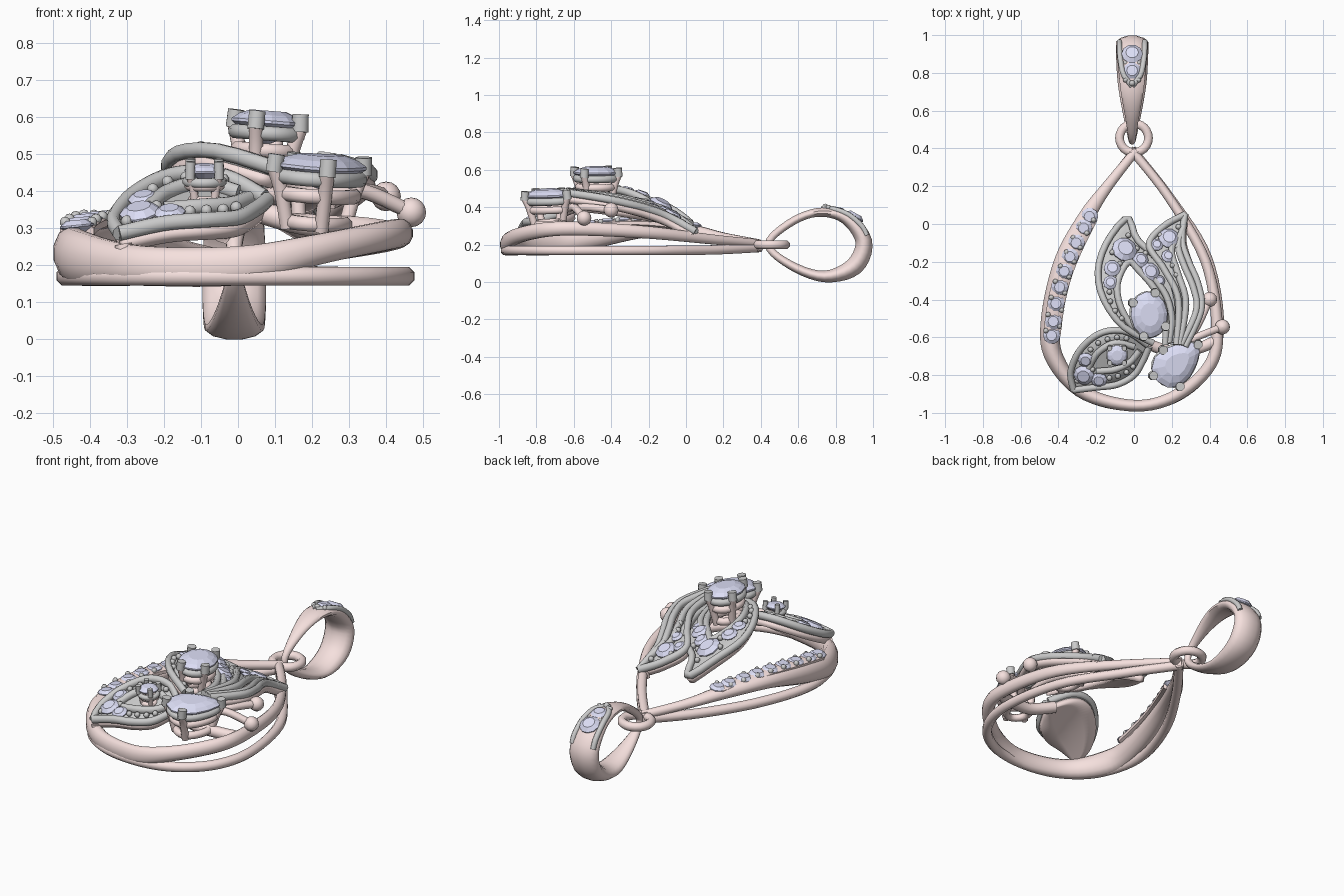
import bpy, math
from mathutils import Vector, Matrix

if "Cube" in bpy.data.objects:
    bpy.data.objects.remove(bpy.data.objects["Cube"])

def material(name, c):
    m = bpy.data.materials.new(name)
    m.diffuse_color = (*c, 1)
    m.use_nodes = True
    m.node_tree.nodes["Principled BSDF"].inputs["Base Color"].default_value = m.diffuse_color
    return m

PINK = material("rose_metal", (0.92, 0.75, 0.73))
BLUE = material("pale_stone", (0.72, 0.73, 0.92))
GREY = None

def make(name, verts, faces, mat, smooth=True):
    me = bpy.data.meshes.new(name)
    me.from_pydata(verts, [], faces)
    me.update()
    ob = bpy.data.objects.new(name, me)
    bpy.context.collection.objects.link(ob)
    if mat:
        me.materials.append(mat)
    if smooth:
        me.polygons.foreach_set("use_smooth", [True] * len(me.polygons))
        me.set_sharp_from_angle(angle=math.radians(55))
    return ob

def spline(pts, n, cyclic=False):
    """Catmull-Rom through points of any dimension, n samples."""
    k, out = len(pts), []
    segs = k if cyclic else k - 1
    for i in range(n):
        u = i * segs / (n if cyclic else n - 1)
        s = min(int(u), segs - 1)
        t = u - s
        g = lambda j: pts[j % k] if cyclic else pts[max(0, min(k - 1, j))]
        out.append([0.5 * (2*b + (c-a)*t + (2*a-5*b+4*c-d)*t*t + (3*b-a-3*c+d)*t**3)
                    for a, b, c, d in zip(g(s-1), g(s), g(s+1), g(s+2))])
    return out

def sweep(name, pts, mat, n=24, r=0.02, cyclic=False, up=(0, 0, 1), sides=8):
    """Tube along points (x, y, z[, half_width, half_height])."""
    path = spline(pts, n, cyclic)
    P = [Vector(p[:3]) for p in path]
    verts, faces = [], []
    for i, p in enumerate(path):
        a, b = (P[i-1], P[(i+1) % n]) if cyclic else (P[max(i-1, 0)], P[min(i+1, n-1)])
        t = (b - a).normalized()
        side = t.cross(Vector(up)).normalized()
        nor = side.cross(t)
        w, h = (p[3], p[4]) if len(p) > 3 else (r, r)
        for k in range(sides):
            q = 2 * math.pi * (k + .5) / sides
            verts.append(P[i] + side * w * math.cos(q) + nor * h * math.sin(q))
    for i in range(n if cyclic else n - 1):
        for k in range(sides):
            j, l = (i + 1) % n, (k + 1) % sides
            faces.append((i*sides+k, i*sides+l, j*sides+l, j*sides+k))
    if not cyclic:
        faces += [tuple(range(sides))[::-1], tuple(range((n-1)*sides, n*sides))]
    return make(name, verts, faces, mat)

def lathe(name, loc, prof, mat, normal=(0, 0, 1), rx=1, ry=1, rot=0, sides=10, smooth=False, pear=0):
    """Elliptical (or pear-shaped) rings of (radius, height), closed at both ends."""
    M = Vector((0, 0, 1)).rotation_difference(Vector(normal)).to_matrix() @ Matrix.Rotation(rot, 3, 'Z')
    verts, faces = [], []
    for rad, z in prof:
        for k in range(sides):
            q = 2 * math.pi * k / sides
            y = ry * rad * math.sin(q) * (1 - pear * math.cos(q))
            verts.append(Vector(loc) + M @ Vector((rx*rad*math.cos(q), y, z)))
    for i in range(len(prof) - 1):
        for k in range(sides):
            l = (k + 1) % sides
            faces.append((i*sides+k, i*sides+l, (i+1)*sides+l, (i+1)*sides+k))
    faces += [tuple(range(sides))[::-1], tuple(range((len(prof)-1)*sides, len(prof)*sides))]
    return make(name, verts, faces, mat, smooth)

def stone(name, loc, r, normal=(0, 0, 1)):
    lathe(name, loc, [(.1, -.6*r), (1, -.05*r), (1, .05*r), (.6, .35*r)], BLUE, normal, r, r)

def ball(name, loc, r, mat=GREY, n=5, sides=8):
    prof = [(max(.02, math.sin(math.pi*i/n)), -r*math.cos(math.pi*i/n)) for i in range(n+1)]
    lathe(name, loc, prof, mat, rx=r, ry=r, sides=sides, smooth=True)

# Pear frame: flat lower wire and sloping upper wire that thickens into the stone band
sweep("lower_frame", [(.012, .395, .185), (-.18, .14, .172), (-.365, -.17, .169), (-.465, -.5, .169), (-.4, -.77, .169),
      (-.23, -.92, .169), (0, -.965, .169), (.22, -.92, .169), (.39, -.77, .169), (.452, -.53, .169),
      (.385, -.17, .169), (.19, .14, .172), (-.012, .395, .185)], PINK, 72, .027)
sweep("upper_frame", [(.012, .39, .205, .024, .024), (-.14, .2, .238, .03, .027), (-.25, .04, .27, .044, .035),
      (-.37, -.2, .285, .055, .045), (-.437, -.5, .245, .057, .068), (-.425, -.7, .218, .05, .075),
      (-.27, -.89, .198, .038, .056), (0, -.962, .198, .032, .054), (.22, -.91, .243, .033, .042),
      (.4, -.75, .28, .034, .04), (.44, -.55, .285, .032, .038), (.38, -.2, .265, .028, .034),
      (.185, .14, .228, .025, .027), (-.012, .39, .205, .024, .024)], PINK, 80, sides=12)

# Stone band on the left side of the frame
band = spline([(-.235, .04, .3), (-.305, -.1, .32), (-.368, -.25, .33), (-.412, -.42, .322), (-.435, -.59, .305)], 9)
sweep("band_bed", [(x, y, z - .014, .05, .024) for x, y, z in band], PINK, 20)
for i, p in enumerate(band):
    stone(f"band_stone_{i}", p, .046, (-.1, 0, 1))
    if i < 8:
        for s in (-1, 1):
            q = [(a + b) / 2 for a, b in zip(p, band[i+1])]
            ball(f"band_bead_{i}_{s}", (q[0] + s*.036, q[1] + s*.012, q[2] + .006), .015)

# Jump ring and bail loop
sweep("jump_ring", [(.077*math.cos(a*math.pi/4), .455+.077*math.sin(a*math.pi/4), .2) for a in range(8)],
      PINK, 24, .025, True)
sweep("bail", [(-.01, .44, .2, .02, .018), (-.01, .55, .312, .022, .035), (-.01, .7, .372, .024, .062),
      (-.01, .85, .345, .034, .078), (-.01, .95, .22, .046, .088), (-.01, .9, .085, .05, .088),
      (-.01, .74, .03, .032, .078), (-.01, .56, .09, .024, .045)], PINK, 40, cyclic=True, up=(1, 0, 0), sides=12)
bail_edge = [(.0, .73, .394), (.045, .79, .39), (.062, .87, .36), (.067, .94, .3), (.067, .965, .25)]
for s in (-1, 1):
    sweep(f"bail_rim_{s}", [(s*x - .01, y, z) for x, y, z in bail_edge], GREY, 14, .015)
sweep("bail_plate", [(-.01, .76, .388, .03, .008), (-.01, .85, .368, .055, .01), (-.01, .94, .295, .065, .01)], GREY, 10)
for i, (y, z, r) in enumerate([(.9, .35, .056), (.81, .384, .048)]):
    stone(f"bail_stone_{i}", (-.01, y, z), r, (0, .55 - i*.35, 1))
    for s in (-1, 1):
        ball(f"bail_bead_{i}_{s}", (s*.035 - .01, y - .048, z + .015), .014)
ball("bail_tip_bead", (-.01, .745, .402), .017)

# Butterfly wings: height fields, ribbons, rails and stones
zA = lambda x, y: .345 - .62*y - .55*y*y - .28*(x + .1) - 3*max(0, -x - .08)**2
zB = lambda x, y: .31 - .55*y - .42*y*y - .15*(x - .2)
zC = lambda x, y: .275 + .45*(y + .89) + .03*math.sin((x + .35)*7) - .06*max(0, x + .1)

def normal(zf, x, y):
    e = .01
    return Vector(((zf(x-e, y) - zf(x+e, y)) / (2*e), (zf(x, y-e) - zf(x, y+e)) / (2*e), 1)).normalized()

def ribbon(name, a, b, zf, drop, thick, mat, n=32, m=4):
    A, B = spline(a, n), spline(b, n)
    verts = []
    for p, q in zip(A, B):
        for j in range(m + 1):
            x, y = (p[c] + (q[c] - p[c])*j/m for c in (0, 1))
            verts.append((x, y, zf(x, y) - drop))
    w = m + 1
    faces = [(i*w+j, i*w+j+1, (i+1)*w+j+1, (i+1)*w+j) for i in range(n-1) for j in range(m)]
    ob = make(name, verts, faces, mat)
    if sum(f.normal.z for f in ob.data.polygons) < 0:
        ob.data.flip_normals()
    mod = ob.modifiers.new("thickness", 'SOLIDIFY')
    mod.thickness, mod.offset = thick, -1

def wing(name, a, b, zf, rails, stones, beads):
    ribbon(name + "_back", a, b, zf, .022, .035, PINK)
    ribbon(name + "_face", a, b, zf, .012, .012, GREY)
    for i, t in enumerate([a, b] + rails):
        sweep(f"{name}_rail_{i}", [(x, y, zf(x, y), .019, .022) for x, y in t], GREY, 32)
    for i, (x, y, r) in enumerate(stones):
        stone(f"{name}_stone_{i}", (x, y, zf(x, y) + .01), r, normal(zf, x, y))
    for i, (x, y) in enumerate(beads):
        ball(f"{name}_bead_{i}", (x, y, zf(x, y) + .006), .016)

wing("main_wing",
     [(.1, -.63), (-.06, -.54), (-.165, -.39), (-.19, -.24), (-.14, -.09), (-.035, .03), (.015, -.08),
      (.12, -.18), (.2, -.3), (.235, -.45), (.21, -.63)],
     [(.08, -.6), (-.01, -.54), (-.07, -.44), (-.09, -.34), (-.07, -.26), (-.025, -.2), (.03, -.25),
      (.1, -.33), (.15, -.42), (.17, -.52), (.165, -.64)], zA,
     [[(.1, -.28), (.17, -.38), (.2, -.5), (.185, -.63)]],
     [(-.05, -.135, .068), (.035, -.19, .043), (.085, -.255, .052), (-.115, -.235, .045), (-.125, -.31, .038), (.135, -.3, .03)],
     [(-.13, -.36), (-.125, -.41), (-.1, -.46), (-.065, -.5), (-.03, -.06), (-.115, -.15), (.015, -.13), (-.075, -.21), (.06, -.155)])
wing("rear_wing",
     [(.27, .05), (.16, -.01), (.08, -.11), (.16, -.24), (.235, -.4), (.225, -.64)],
     [(.245, -.06), (.21, -.1), (.2, -.16), (.235, -.27), (.275, -.42), (.24, -.64)], zB,
     [[(.27, .05), (.255, -.09), (.29, -.2), (.34, -.32), (.355, -.46), (.27, -.65)],
      [(.26, -.02), (.235, -.12), (.265, -.22), (.315, -.34), (.33, -.46), (.25, -.64)]],
     [(.185, -.075, .056), (.12, -.11, .034), (.18, -.17, .035)],
     [(.235, -.015), (.23, -.12), (.14, -.06), (.205, -.22), (.225, -.27)])
wing("lower_wing",
     [(-.32, -.88), (-.335, -.78), (-.28, -.66), (-.17, -.575), (-.04, -.57), (.07, -.64)],
     [(-.32, -.88), (-.2, -.865), (-.09, -.85), (.0, -.8), (.05, -.72), (.08, -.65)], zC,
     [[(-.24, -.76), (-.19, -.68), (-.1, -.63), (.0, -.65)], [(-.2, -.78), (-.1, -.77), (-.02, -.73), (.03, -.67)]],
     [(-.265, -.8, .055), (-.185, -.825, .043), (-.255, -.72, .042)],
     [(-.23, -.665), (-.19, -.63), (-.14, -.61), (-.09, -.6), (-.04, -.605), (-.13, -.815), (-.085, -.805),
      (-.04, -.785), (-.005, -.755), (-.3, -.83), (-.22, -.77)])
# Pink underside of the rear wing's open edge
sweep("rear_wing_edge", [(x, y, zB(x, y) - .035, .03, .022) for x, y in
      [(.26, .03), (.25, -.09), (.28, -.2), (.325, -.32), (.34, -.46), (.26, -.65)]], PINK, 24)

# Claw-set centre stones: gem, tapered basket, prongs with grey tips
def setting(name, loc, rx, ry, rot, nrm, depth, prongs, cr, pear=0):
    c, nrm = Vector(loc), Vector(nrm).normalized()
    M = Vector((0, 0, 1)).rotation_difference(nrm).to_matrix() @ Matrix.Rotation(rot, 3, 'Z')
    h = min(rx, ry)
    at = lambda q, s, z: tuple(c + M @ Vector((rx*s*math.cos(q), ry*s*math.sin(q)*(1 - pear*math.cos(q)), z)))
    lathe(name + "_gem", loc, [(.08, -.6*h), (.6, -.35*h), (1, -.03*h), (1, .05*h), (.8, .2*h), (.5, .32*h)],
          BLUE, nrm, rx, ry, rot, 12, pear=pear)
    for k, (s, d, mat) in enumerate([(.86, .03, GREY), (.76, .45*depth, PINK), (.6, .9*depth, PINK)]):
        sweep(f"{name}_seat_{k}", [at(q*math.pi/6, s, -d) for q in range(12)], mat, 24, .15*h + .006, True)
    for k, ang in enumerate(prongs):
        q = math.radians(ang)
        sweep(f"{name}_claw_{k}", [at(q, .65, -depth), at(q, .85, -.4*depth), at(q, 1.03, -.01)],
              PINK, 8, cr*.85, up=(1, .01, 0))
        sweep(f"{name}_tip_{k}", [at(q, 1.03, -.02), at(q, 1.0, .028)], GREY, 2, cr, up=(1, .01, 0))

setting("top_stone", (.08, -.48, .585), .098, .123, .1, (.08, .0, 1), .17, [65, 145, 245, 325], .024)
setting("front_stone", (.23, -.735, .465), .145, .1, .72, (.08, -.06, 1), .17, [2, 95, 165, 240], .024, .35)
setting("small_stone", (-.09, -.695, .455), .054, .054, 0, (0, -.1, 1), .09, [45, 135, 225, 315], .014)

# Antennae and bars joining the butterfly to the frame
for i, (x, y, z) in enumerate([(.4, -.4, .385), (.468, -.545, .342)]):
    sweep(f"antenna_{i}", [(.25, -.65, .37), (.33, -.6 + .05*(1-i), .4), (x, y, z)], PINK, 12, .021)
    ball(f"antenna_knob_{i}", (x, y, z), .04, PINK, 8, 14)
sweep("body_bar", [(.04, -.62, .35), (.18, -.67, .31), (.33, -.66, .3), (.43, -.62, .285)], PINK, 16, .032)
for i, (a, b) in enumerate([((-.31, -.865, .255), (-.3, -.87, .2)), ((.255, .025, .27), (.24, .03, .22))]):
    sweep(f"post_{i}", [a, b], PINK, 4, .025, up=(0, 1, .01))
